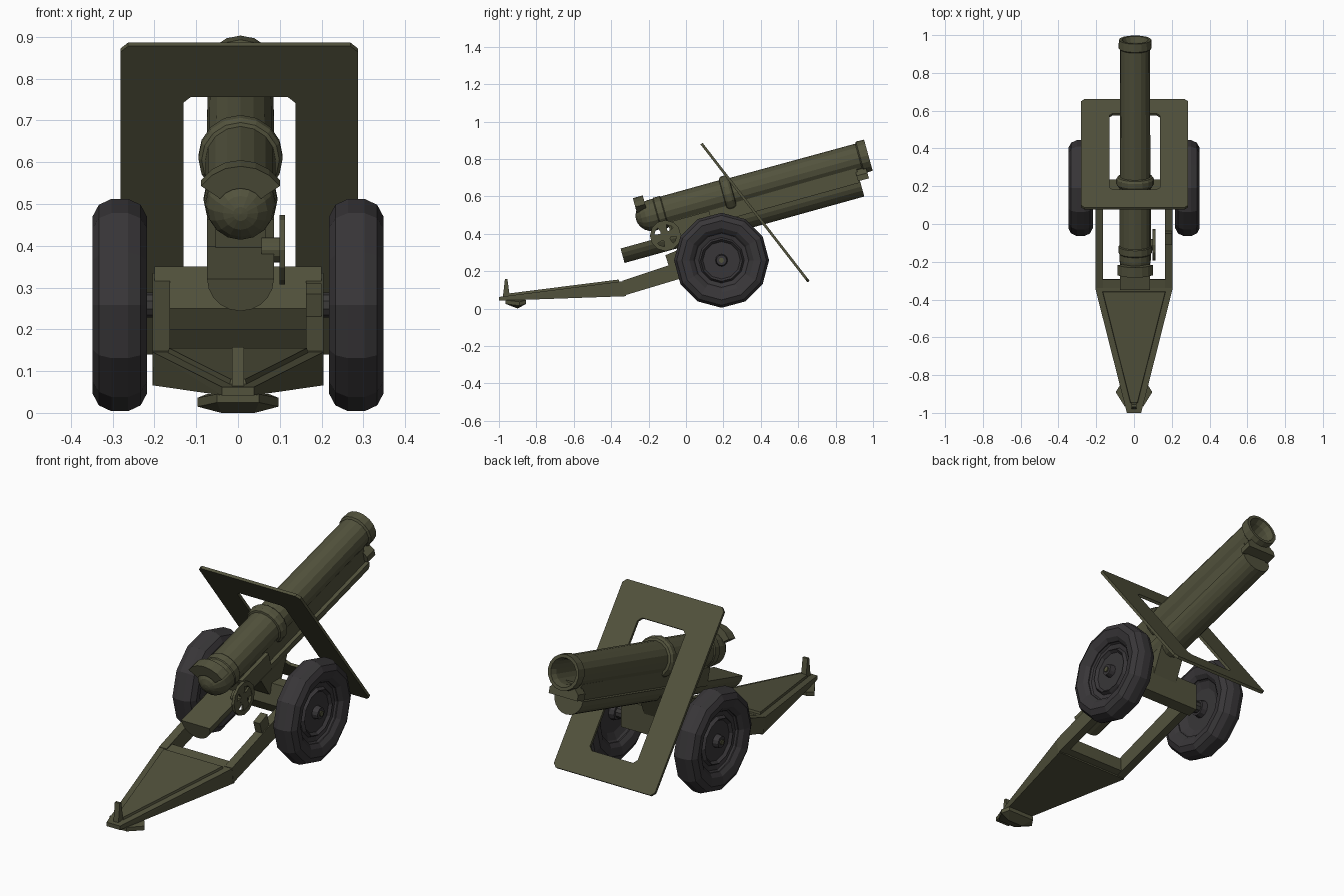
import bpy, bmesh, math
from mathutils import Matrix, Vector

if "Cube" in bpy.data.objects:
    bpy.data.objects.remove(bpy.data.objects["Cube"])


def material(name, rgb):
    m = bpy.data.materials.new(name)
    m.diffuse_color = (*rgb, 1)
    m.use_nodes = True
    m.node_tree.nodes["Principled BSDF"].inputs["Base Color"].default_value = m.diffuse_color
    return m


OLIVE = material("olive_paint", (0.085, 0.085, 0.046))
RUBBER = material("dark_rubber", (0.04, 0.037, 0.04))
METAL = material("dark_metal", (0.045, 0.043, 0.042))
I = Matrix.Identity(4)


def finish(name, bm, mat, mtx=I):
    bmesh.ops.remove_doubles(bm, verts=bm.verts, dist=1e-5)
    bmesh.ops.recalc_face_normals(bm, faces=bm.faces)
    bm.transform(mtx)
    me = bpy.data.meshes.new(name)
    bm.to_mesh(me)
    bm.free()
    me.materials.append(mat)
    ob = bpy.data.objects.new(name, me)
    bpy.context.collection.objects.link(ob)
    return ob


def lathe(name, profile, n, mat, mtx=I, closed=False, a0=0, a1=360):
    """Turn (radius, height) points about local Z."""
    bm = bmesh.new()
    full = a1 - a0 == 360
    rows = []
    for i in range(n if full else n + 1):
        a = math.radians(a0 + (a1 - a0) * i / n)
        rows.append([bm.verts.new((r * math.cos(a), r * math.sin(a), h)) for r, h in profile])
    m = len(profile)
    for i in range(n):
        p, q = rows[i], rows[(i + 1) % len(rows)]
        for j in range(m if closed else m - 1):
            k = (j + 1) % m
            bm.faces.new((p[j], p[k], q[k], q[j]))
    if not full:
        bm.faces.new(rows[0])
        bm.faces.new(rows[-1])
    return finish(name, bm, mat, mtx)


def hull(name, pts, mat=OLIVE, mtx=I):
    """Convex solid round a few points."""
    bm = bmesh.new()
    for p in pts:
        bm.verts.new(p)
    bmesh.ops.convex_hull(bm, input=bm.verts)
    bmesh.ops.dissolve_limit(bm, angle_limit=0.01, verts=bm.verts, edges=bm.edges)
    return finish(name, bm, mat, mtx)


def prism_x(name, yz, x0, x1, mat=OLIVE, mtx=I):
    return hull(name, [(x, y, z) for x in (x0, x1) for y, z in yz], mat, mtx)


def rect(a, b, c, d):
    return [(a, c), (b, c), (b, d), (a, d)]


# Gun frame: local Y runs along the bore, origin at the muzzle face
GUN = Matrix.Translation((0.006, 0.975, 0.82)) @ Matrix.Rotation(math.radians(15.5), 4, 'X')
BORE = GUN @ Matrix.Rotation(math.radians(-90), 4, 'X')   # local Z along the bore

# Barrel with muzzle ring, mid collar and domed breech
dome = [(0.084 * math.cos(t), -1.205 - 0.084 * math.sin(t))
        for t in (math.radians(a) for a in (0, 20, 40, 60, 78, 90))]
lathe("barrel", [(0, -0.25), (0.06, -0.25), (0.06, -0.03), (0.07, 0), (0.086, 0), (0.088, -0.045),
                 (0.078, -0.052), (0.081, -0.75), (0.093, -0.753), (0.101, -0.765), (0.101, -0.79),
                 (0.093, -0.803), (0.084, -0.806), (0.084, -1.13), (0.088, -1.135), (0.088, -1.17),
                 (0.084, -1.175)] + dome, 16, OLIVE, BORE)

# Raised half collar over the breech
lathe("breech_collar", [(0.06, -1.275), (0.115, -1.275), (0.115, -1.22), (0.06, -1.22)],
      6, OLIVE, BORE, True, -145, -35)

# Recoil cradle, half round underneath
arc = [(0.08 * math.cos(a), -0.127 - 0.08 * math.sin(a))
       for a in (math.pi * i / 10 for i in range(11))]
hull("recoil_cradle", [(x, s, z) for s in (-0.08, -1.41) for x, z in arc], OLIVE, GUN)
prism_x("slide_rail", rect(-1.13, -0.08, -0.135, -0.05), -0.06, 0.06, OLIVE, GUN)
hull("muzzle_lug", [(x, s, z) for s in (-0.03, -0.09)
                    for x, z in ((-0.05, -0.06), (0.05, -0.06), (-0.08, -0.09), (0.08, -0.09),
                                 (-0.08, -0.12), (0.08, -0.12))], OLIVE, GUN)
prism_x("cradle_bracket", rect(-1.12, -0.9, -0.15, -0.06), -0.08, 0.08, OLIVE, GUN)


# Shield plate with a long opening, corners clipped
def octagon(x, y0, y1, c):
    return [(-x, y0 + c), (-x + c, y0), (x - c, y0), (x, y0 + c),
            (x, y1 - c), (x - c, y1), (-x + c, y1), (-x, y1 - c)]


bm = bmesh.new()
loops = [[bm.verts.new((x, y, z)) for x, y in o]
         for z in (-0.007, 0.007)
         for o in (octagon(0.284, -0.467, 0.467, 0.018), octagon(0.134, -0.345, 0.313, 0.018))]
order = [loops[0], loops[1], loops[3], loops[2]]
for a, b in zip(order, order[1:] + order[:1]):
    for i in range(8):
        j = (i + 1) % 8
        bm.faces.new((a[i], a[j], b[j], b[i]))
finish("shield", bm, OLIVE, Matrix.Translation((0.003, 0.369, 0.513))
       @ Matrix.Rotation(math.radians(127.8), 4, 'X'))

# Wheels, axle stubs and trail arms on both sides
half = [(0.152, 0.04), (0.172, 0.056), (0.212, 0.065), (0.24, 0.05), (0.254, 0.02)]
tyre = half + [(r, -h) for r, h in reversed(half)]
disc = [(0, 0.05), (0.028, 0.05), (0.033, 0.022), (0.1, 0.022), (0.112, 0.036), (0.122, 0.02),
        (0.145, 0.026), (0.16, 0.045), (0.16, -0.045), (0.145, -0.026), (0.11, -0.012),
        (0.045, -0.012), (0.04, -0.04), (0, -0.04)]
for side, s in (("right", 1), ("left", -1)):
    W = Matrix.Translation((s * 0.283, 0.19, 0.258)) @ Matrix.Rotation(s * math.pi / 2, 4, 'Y')
    lathe(side + "_tyre", tyre, 12, RUBBER, W, True)
    lathe(side + "_wheel_disc", disc, 12, RUBBER, W)
    lathe(side + "_hub_cap", [(0, 0.056), (0.014, 0.056), (0.014, 0.04)], 8, OLIVE, W)
    lathe(side + "_axle_stub", [(0, -0.16), (0.03, -0.16), (0.03, -0.02), (0, -0.02)], 10, METAL, W)
    prism_x(side + "_trail_arm", [(-0.33, 0.07), (-0.34, 0.148), (0.22, 0.335), (0.22, 0.235)],
            s * 0.163, s * 0.205)

# Axle beam and saddle carrying the cradle
prism_x("axle_beam", [(0.15, 0.25), (0.17, 0.35), (0.235, 0.35), (0.235, 0.21), (0.18, 0.2)],
        -0.2, 0.2)
hull("saddle", [(x, y, z) for x in (-0.07, 0.07)
                for y, z in ((0.08, 0.40), (0.15, 0.30), (0.23, 0.30), (0.30, 0.46))])
prism_x("arm_bracket", [(-0.11, 0.285), (-0.05, 0.31), (-0.035, 0.245), (-0.09, 0.22)], 0.163, 0.2)

# Tapered closed trail with raised deck panel
hull("trail_box", [(s * x, y, z) for s in (-1, 1) for x, y, z in
                   ((0.205, -0.32, 0.066), (0.205, -0.34, 0.146),
                    (0.038, -1, 0.042), (0.038, -1, 0.062))])
hull("trail_deck", [(s * x, y, z) for s in (-1, 1) for x, y, z in
                    ((0.17, -0.355, 0.13), (0.165, -0.36, 0.155),
                     (0.02, -0.95, 0.06), (0.018, -0.945, 0.081))])
prism_x("trail_cross_member", [(-0.34, 0.07), (-0.34, 0.145), (-0.295, 0.155), (-0.29, 0.085)],
        -0.17, 0.17)

# Ground spade and towing post at the tail
hull("spade", [(s * x, y, z) for s in (-1, 1) for x, y, z in
               ((0.05, -0.965, 0.025), (0.05, -0.965, 0.045), (0.097, -0.89, 0.015),
                (0.097, -0.89, 0.036), (0.075, -0.855, 0.025), (0.075, -0.855, 0.045),
                (0.04, -0.9, 0.0))])
prism_x("tow_post", [(-0.98, 0.055), (-0.968, 0.158), (-0.955, 0.158), (-0.942, 0.065)],
        -0.014, 0.014)

# Elevation handwheel: rim, hub, broad spokes and shaft
H = Matrix.Translation((0.106, -0.11, 0.39)) @ Matrix.Rotation(math.pi / 2, 4, 'Y')
lathe("handwheel_rim", [(0.06, -0.007), (0.083, -0.007), (0.083, 0.007), (0.06, 0.007)],
      12, OLIVE, H, True)
lathe("handwheel_hub", [(0, -0.05), (0.03, -0.05), (0.03, 0.006), (0, 0.006)], 12, OLIVE, H)
for k in range(4):
    hull("handwheel_spoke", [(x, y, z) for z in (-0.005, 0.005)
                             for x, y in ((0.01, -0.014), (0.01, 0.014), (0.066, -0.028), (0.066, 0.028))],
         OLIVE, H @ Matrix.Rotation(math.radians(20 + 90 * k), 4, 'Z'))
